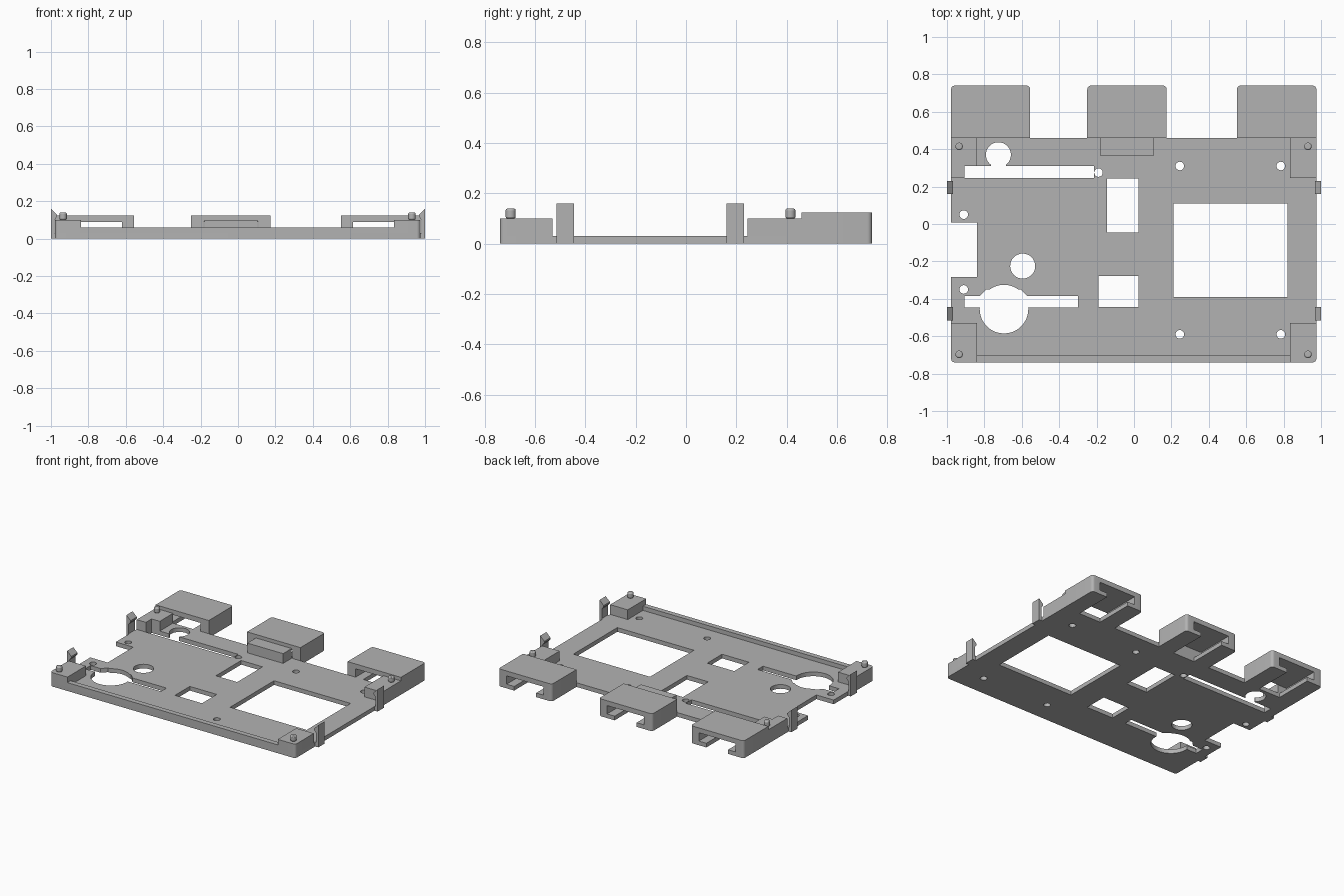
import bpy, bmesh, math
from mathutils import Vector

if "Cube" in bpy.data.objects:
    bpy.data.objects.remove(bpy.data.objects["Cube"])

grey = bpy.data.materials.new("matte grey")
grey.diffuse_color = (0.45, 0.45, 0.45, 1)
grey.use_nodes = True
grey.node_tree.nodes["Principled BSDF"].inputs["Base Color"].default_value = grey.diffuse_color


def finish(name, bm):
    bmesh.ops.recalc_face_normals(bm, faces=bm.faces)
    me = bpy.data.meshes.new(name)
    bm.to_mesh(me)
    bm.free()
    me.materials.append(grey)
    ob = bpy.data.objects.new(name, me)
    bpy.context.collection.objects.link(ob)
    return ob


def prism(name, outline, z0, z1):
    """Extrude an (x, y) outline from z0 to z1."""
    bm = bmesh.new()
    face = bm.faces.new([bm.verts.new((x, y, z0)) for x, y in outline])
    ext = bmesh.ops.extrude_face_region(bm, geom=[face])["geom"]
    bmesh.ops.translate(bm, vec=(0, 0, z1 - z0),
                        verts=[v for v in ext if isinstance(v, bmesh.types.BMVert)])
    return finish(name, bm)


def rect(x0, x1, y0, y1, r=(0, 0, 0, 0)):
    """Rectangle outline; r rounds front-left, front-right, back-right, back-left."""
    pts = [Vector(p) for p in ((x0, y0), (x1, y0), (x1, y1), (x0, y1))]
    out = []
    for i, p in enumerate(pts):
        if not r[i]:
            out.append(p)
            continue
        a = (pts[i - 1] - p).normalized()
        b = (pts[(i + 1) % 4] - p).normalized()
        c = p + r[i] * (a + b)
        for k in range(7):
            t = math.pi / 2 * k / 6
            out.append(c - r[i] * (b * math.cos(t) + a * math.sin(t)))
    return out


def circle(x, y, r, n=32):
    return [(x + r * math.cos(2 * math.pi * i / n), y + r * math.sin(2 * math.pi * i / n))
            for i in range(n)]


def activate(ob):
    bpy.ops.object.select_all(action='DESELECT')
    ob.select_set(True)
    bpy.context.view_layer.objects.active = ob


def cut(ob, outline, z0=-0.1, z1=0.3):
    """Cut a straight-sided opening out of an object."""
    cutter = prism("cutter", outline, z0, z1)
    mod = ob.modifiers.new("cut", 'BOOLEAN')
    mod.operation, mod.solver, mod.object = 'DIFFERENCE', 'EXACT', cutter
    activate(ob)
    bpy.ops.object.modifier_apply(modifier=mod.name)
    bpy.data.objects.remove(cutter)


def smooth(ob):
    activate(ob)
    bpy.ops.object.shade_smooth_by_angle(angle=math.radians(30))


L, R, F, B = -0.978, 0.975, -0.74, 0.46   # plate edges
T = 0.03                                  # plate thickness
RAD = 0.02
cable_slot = rect(-0.905, -0.215, 0.245, 0.31)

# base plate with its openings
plate = prism("base_plate", rect(L, R, F, B, (RAD, RAD, 0, 0)), 0, T)
openings = [
    rect(0.21, 0.82, -0.39, 0.11),
    rect(-0.145, 0.025, -0.045, 0.243),
    rect(-0.19, 0.025, -0.445, -0.277),
    rect(-1.1, -0.84, -0.283, 0.008),
    cable_slot,
    rect(-0.765, -0.685, 0.30, 0.33),
    circle(-0.725, 0.37, 0.067),
    rect(-0.905, -0.30, -0.447, -0.385),
    circle(-0.695, -0.455, 0.13, 48),
    [(-0.83, -0.39), (-0.565, -0.39), (-0.605, -0.35), (-0.79, -0.35)],
    circle(-0.595, -0.225, 0.067),
]
screw_holes = [(-0.19, 0.275), (0.245, 0.31), (0.785, 0.31), (0.245, -0.59),
               (0.785, -0.59), (-0.91, 0.05), (-0.91, -0.35)]
openings += [circle(x, y, 0.023, 20) for x, y in screw_holes]
for outline in openings:
    cut(plate, outline)
smooth(plate)

# low wall along the front edge
prism("front_wall", rect(-0.84, 0.835, F, -0.703), T, 0.06)

# corner blocks, each with a locating peg
for side, x0, x1, px in (("left", L, -0.84, -0.935), ("right", 0.835, R, 0.93)):
    r = (RAD, 0, 0, 0) if side == "left" else (0, RAD, 0, 0)
    smooth(prism("front_%s_block" % side, rect(x0, x1, F, -0.53, r), T, 0.10))
    back = prism("back_%s_block" % side, rect(x0, x1, 0.245, B), T, 0.10)
    if side == "left":
        cut(back, cable_slot)
    for end, py in (("front", -0.697), ("back", 0.415)):
        peg = prism("%s_%s_peg" % (end, side), circle(px, py, 0.02, 24), 0.10, 0.14)
        bev = peg.modifiers.new("chamfer", 'BEVEL')
        bev.width, bev.segments, bev.limit_method = 0.007, 2, 'ANGLE'
        smooth(peg)

# block in front of the middle bracket
prism("middle_block", rect(-0.18, 0.105, 0.363, B), T, 0.10)

# back brackets: hollow channels with inward feet, open underneath
for name, x0, x1 in (("left", L, -0.555), ("middle", -0.25, 0.175), ("right", 0.55, R)):
    bracket = prism(name + "_bracket", rect(x0, x1, B, 0.74, (0, 0, RAD, RAD)), 0, 0.125)
    cut(bracket, rect(x0 + 0.065, x1 - 0.065, B - 0.1, 0.9), T, 0.09)
    cut(bracket, rect(x0 + 0.125, x1 - 0.125, B - 0.1, 0.9), -0.1, 0.06)
    smooth(bracket)

# side clips: upright strips with an inward sloping hook
clip_profile = [(0.972, 0), (1.0, 0), (1.0, 0.16), (0.967, 0.128), (0.967, 0.118),
                (0.982, 0.10), (0.982, T), (0.972, T)]
for side, s in (("left", -1), ("right", 1)):
    for end, y0, y1 in (("front", -0.515, -0.445), ("back", 0.16, 0.23)):
        bm = bmesh.new()
        face = bm.faces.new([bm.verts.new((s * x, y0, z)) for x, z in clip_profile])
        ext = bmesh.ops.extrude_face_region(bm, geom=[face])["geom"]
        bmesh.ops.translate(bm, vec=(0, y1 - y0, 0),
                            verts=[v for v in ext if isinstance(v, bmesh.types.BMVert)])
        finish("%s_%s_clip" % (end, side), bm)
